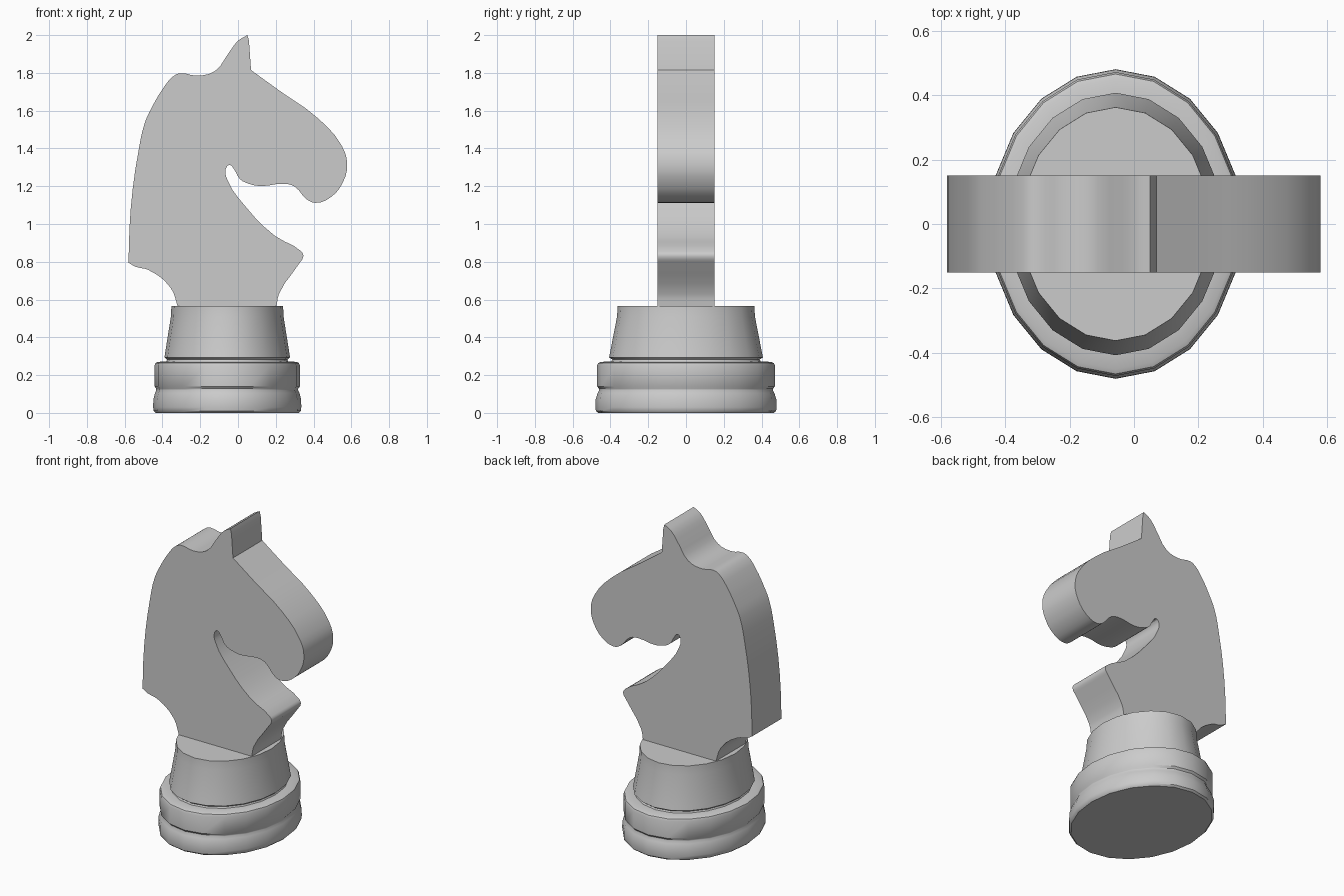
import bpy
import bmesh
from math import sin, cos, tau, radians

if "Cube" in bpy.data.objects:
    bpy.data.objects.remove(bpy.data.objects["Cube"])


def smooth(obj, angle):
    bpy.ops.object.select_all(action='DESELECT')
    obj.select_set(True)
    bpy.context.view_layer.objects.active = obj
    bpy.ops.object.shade_smooth_by_angle(angle=radians(angle))


# Turned pedestal: oval lathe, 20 sides, (y radius, z) profile
CENTRE_X, OVAL, SIDES = -0.057, 0.817, 20
pedestal_profile = [
    (0.465, 0.0), (0.477, 0.01), (0.48, 0.03), (0.479, 0.07), (0.468, 0.105), (0.46, 0.12),
    (0.46, 0.128), (0.471, 0.14), (0.471, 0.25), (0.465, 0.264), (0.45, 0.27),
    (0.395, 0.273), (0.39, 0.282), (0.407, 0.294), (0.402, 0.32),
    (0.365, 0.51), (0.362, 0.565)]

bm = bmesh.new()
rings = []
for r, z in pedestal_profile:
    rings.append([bm.verts.new((CENTRE_X + OVAL * r * cos(tau * i / SIDES),
                                r * sin(tau * i / SIDES), z)) for i in range(SIDES)])
for low, high in zip(rings, rings[1:]):
    for i in range(SIDES):
        j = (i + 1) % SIDES
        bm.faces.new((low[i], low[j], high[j], high[i]))
bm.faces.new(rings[0][::-1])
bm.faces.new(rings[-1])
mesh = bpy.data.meshes.new("pedestal")
bm.to_mesh(mesh)
bm.free()
pedestal = bpy.data.objects.new("pedestal", mesh)
bpy.context.collection.objects.link(pedestal)
smooth(pedestal, 40)

# Horse head: closed outline (x, z); third value 1 marks a sharp corner
outline = [
    (-0.32, 0.565, 1), (-0.355, 0.66), (-0.475, 0.757), (-0.54, 0.773), (-0.58, 0.795, 1),
    (-0.568, 1.08), (-0.525, 1.397), (-0.492, 1.54), (-0.455, 1.62), (-0.392, 1.725),
    (-0.345, 1.78), (-0.307, 1.798), (-0.217, 1.785), (-0.122, 1.81), (-0.053, 1.90),
    (0.0, 1.97), (0.05, 2.0, 1), (0.058, 1.97, 1), (0.069, 1.815, 1),
    (0.222, 1.704), (0.423, 1.56), (0.55, 1.413), (0.578, 1.317), (0.556, 1.222),
    (0.49, 1.141), (0.41, 1.112), (0.365, 1.13), (0.296, 1.201), (0.235, 1.213),
    (0.127, 1.201), (0.06, 1.212), (0.01, 1.238), (-0.021, 1.29), (-0.045, 1.313),
    (-0.065, 1.29), (-0.058, 1.238), (0.042, 1.09), (0.196, 0.937), (0.335, 0.855),
    (0.346, 0.83), (0.322, 0.788), (0.217, 0.63), (0.204, 0.565, 1)]

curve = bpy.data.curves.new("horse_head", 'CURVE')
curve.dimensions = '2D'
curve.fill_mode = 'BOTH'
curve.extrude = 0.15
curve.resolution_u = 3
spline = curve.splines.new('BEZIER')
spline.use_cyclic_u = True
spline.bezier_points.add(len(outline) - 1)
for point, (x, z, *corner) in zip(spline.bezier_points, outline):
    point.co = (x, z, 0)
    kind = 'VECTOR' if corner else 'AUTO'
    point.handle_left_type = point.handle_right_type = kind
head = bpy.data.objects.new("horse_head", curve)
head.rotation_euler = (radians(90), 0, 0)
bpy.context.collection.objects.link(head)

# Turn the extruded outline into a welded mesh
bpy.ops.object.select_all(action='DESELECT')
head.select_set(True)
bpy.context.view_layer.objects.active = head
bpy.ops.object.convert(target='MESH')
head = bpy.context.view_layer.objects.active
bm = bmesh.new()
bm.from_mesh(head.data)
bmesh.ops.remove_doubles(bm, verts=bm.verts, dist=0.0005)
bmesh.ops.recalc_face_normals(bm, faces=bm.faces)
bm.to_mesh(head.data)
bm.free()
smooth(head, 30)
